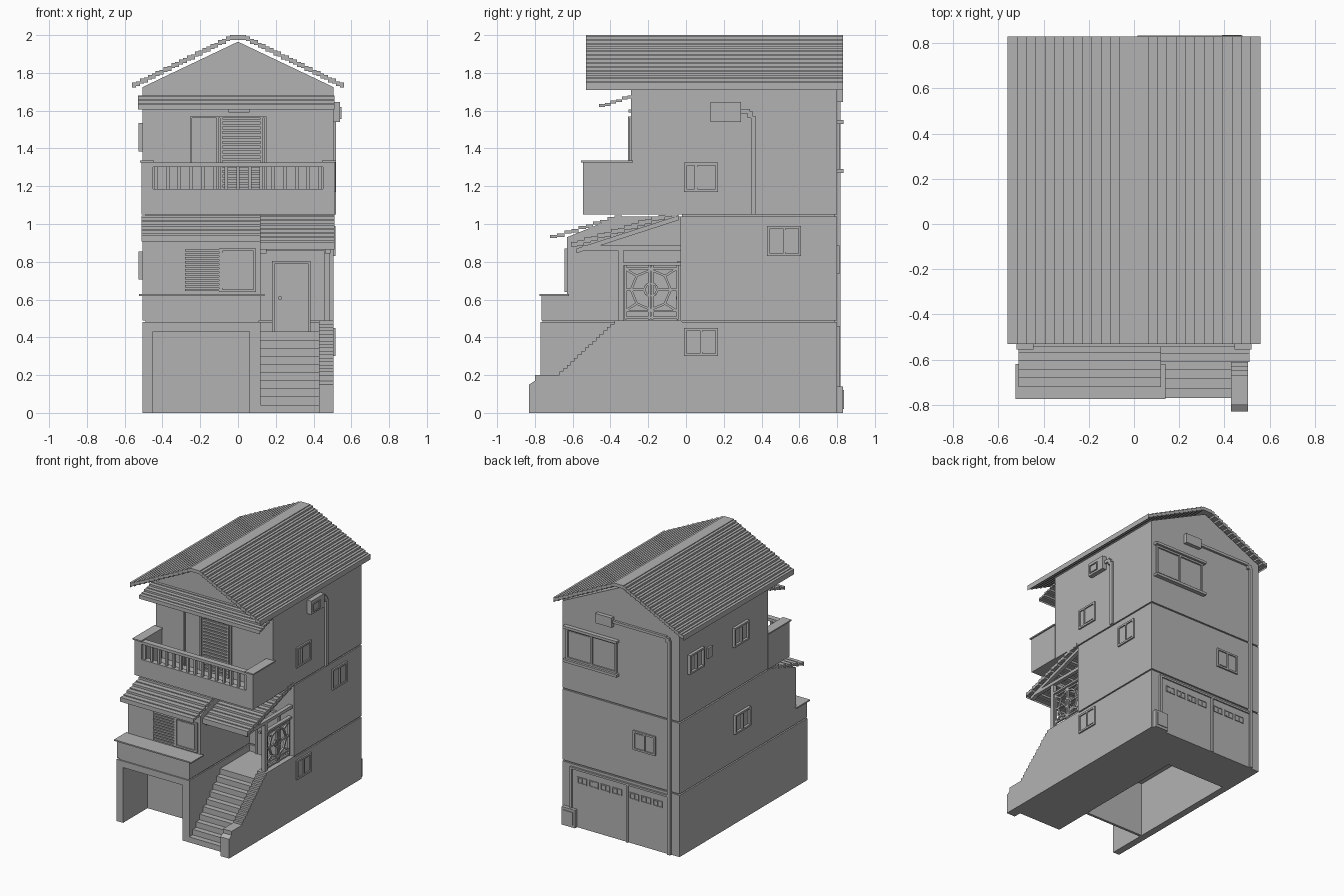
import bpy, bmesh, math
from mathutils import Vector

cube = bpy.data.objects.get("Cube")
if cube:
    bpy.data.objects.remove(cube, do_unlink=True)

mat = bpy.data.materials.new("plain_grey")
mat.use_nodes = True
GREY = (0.45, 0.45, 0.45, 1)
mat.diffuse_color = GREY
mat.node_tree.nodes["Principled BSDF"].inputs["Base Color"].default_value = GREY


def prism(name, pts, axis, a, b):
    """Extrude a 2D outline (u, z) along x or y from a to b."""
    bm = bmesh.new()
    place = (lambda u, z: (a, u, z)) if axis == "x" else (lambda u, z: (u, a, z))
    face = bm.faces.new([bm.verts.new(place(u, z)) for u, z in pts])
    new = bmesh.ops.extrude_face_region(bm, geom=[face])["geom"]
    step = Vector((b - a, 0, 0)) if axis == "x" else Vector((0, b - a, 0))
    bmesh.ops.translate(bm, vec=step, verts=[v for v in new if isinstance(v, bmesh.types.BMVert)])
    bmesh.ops.recalc_face_normals(bm, faces=bm.faces)
    mesh = bpy.data.meshes.new(name)
    bm.to_mesh(mesh)
    bm.free()
    mesh.materials.append(mat)
    obj = bpy.data.objects.new(name, mesh)
    bpy.context.collection.objects.link(obj)
    return obj


def box(name, x0, x1, y0, y1, z0, z1):
    return prism(name, [(x0, z0), (x1, z0), (x1, z1), (x0, z1)], "y", y0, y1)


def plate(name, side, wall, u0, u1, z0, z1, depth, back=0.01):
    """Box standing out of a wall; side is the direction it faces."""
    sign = 1 if side in ("left", "back") else -1
    lo, hi = sorted((wall - sign * back, wall + sign * depth))
    if side in ("left", "right"):
        return box(name, lo, hi, u0, u1, z0, z1)
    return box(name, u0, u1, lo, hi, z0, z1)


def window(name, side, wall, u0, u1, z0, z1, depth=0.012, split=0.5, t=0.014):
    """Frame, mullion and two thin sashes."""
    mid = u0 + (u1 - u0) * split
    for z in (z0, z1 - t):
        plate(name + "_rail", side, wall, u0, u1, z, z + t, depth)
    for u in (u0, mid - t / 2, u1 - t):
        plate(name + "_stile", side, wall, u, u + t, z0, z1, depth)
    plate(name + "_glass", side, wall, u0 + t, u1 - t, z0 + t, z1 - t, 0.003)
    plate(name + "_sash", side, wall, mid, u1 - t * 1.6, z0 + t * 1.6, z1 - t * 1.6, 0.006)


def louvers(name, wall, x0, x1, z0, z1, n):
    pitch = (z1 - z0) / n
    plate(name + "_backing", "front", wall, x0, x1, z0, z1, 0.004)
    for i in range(n):
        z = z0 + i * pitch
        plate(name + "_slat", "front", wall, x0, x1, z + pitch * .2, z + pitch * .8, 0.014)


def tiles(low, high, n):
    """Stepped tile line: each course has a tall and a short riser."""
    run, rise = (high[0] - low[0]) / n, (high[1] - low[1]) / n
    pts = []
    for i in range(n):
        u, z = low[0] + i * run, low[1] + i * rise
        pts += [(u, z), (u, z + rise * .7), (u + run / 2, z + rise * .7), (u + run / 2, z + rise)]
    return pts + [high]


def slab(top, thick):
    return top + [(u, z - thick) for u, z in reversed(top)]


W = 0.505

# Ground floor: hollow garage, open underneath
box("garage_left_wall", -W, -.45, -.77, .8, 0, .48)
box("garage_inner_wall", .06, .12, -.77, .8, 0, .48)
box("garage_ceiling", -.46, .07, -.77, .8, .43, .48)
box("garage_rear_block", -.46, .07, .46, .8, 0, .44)
box("garage_shutter", -.46, .07, -.47, -.45, 0, .44)
box("ground_floor_right", .11, W, -.03, .8, 0, .48)
box("landing", .11, .44, -.37, -.02, 0, .43)

# Entrance steps and their stepped side wall
N = 10
steps = [(-.77, 0)]
for i in range(N):
    y, z = -.77 + i * .042, (i + 1) * .043
    steps += [(y, z), (y + .042, z)]
prism("entrance_steps", steps + [(-.35, 0)], "x", .12, .43)
edge = [(-.83, 0), (-.83, .15), (-.8, .17), (-.8, .2), (-.67, .2)]
M = 16
for i in range(M):
    y, z = -.67 + i * .31 / M, .2 + (i + 1) * .29 / M
    edge += [(y, z), (y + .31 / M, z)]
prism("step_side_wall", edge + [(-.02, .49), (-.02, 0)], "x", .43, W)

# Recessed floor seams
box("lower_seam", -.49, .495, -.02, .79, .47, .5)
box("lower_seam_front", -.49, .11, -.76, 0, .47, .5)
box("upper_seam", -.49, .495, -.02, .79, 1.03, 1.06)

# First floor
box("first_floor", -W, W, -.03, .8, .49, 1.04)
prism("front_room", [(-.63, .49), (-.03, .49), (-.03, 1.04), (-.36, 1.04), (-.63, .93)], "x", -W, .12)
box("planter", -W, .12, -.765, -.62, .49, .62)
box("planter_cap", -.525, .14, -.775, -.62, .62, .63)
louvers("front_shutter", -.63, -.28, -.1, .64, .87, 11)
window("front_window", "front", -.63, -.1, .095, .64, .87, split=.06)
prism("front_awning", slab(tiles((-.72, .925), (-.34, 1.045), 5), .017), "x", -.51, .12)

# Porch with door, beams and awning
plate("door", "front", -.03, .19, .38, .43, .8, .008)
for x0, x1, z0, z1 in ((.18, .195, .43, .8), (.37, .385, .43, .8), (.18, .385, .79, .805)):
    plate("door_frame", "front", -.03, x0, x1, z0, z1, .016)
plate("door_handle", "front", -.03, .215, .23, .6, .615, .022)
for x in (.12, .46):
    box("porch_beam", x, x + .03, -.55, -.03, .86, .885)
    prism("porch_rafter", [(-.58, .87), (-.04, 1.045), (-.04, 1.02), (-.58, .845)], "x", x, x + .03)
box("porch_cross_beam", .12, .49, -.36, -.33, .86, .885)
box("porch_post", .455, .485, -.36, -.33, .48, .88)
prism("porch_awning", slab(tiles((-.61, .89), (-.04, 1.07), 8), .025), "x", .12, .51)

# Ornamental double gate
box("gate_lintel", .455, .485, -.34, -.03, .78, .795)


def gate_bar(p, q, t=.006):
    """Flat bar between two (y, z) points."""
    (ya, za), (yb, zb) = p, q
    length = math.hypot(yb - ya, zb - za)
    dy, dz = -(zb - za) / length * t, (yb - ya) / length * t
    prism("gate_bar", [(ya + dy, za + dz), (yb + dy, zb + dz), (yb - dy, zb - dz), (ya - dy, za - dz)],
          "x", .463, .477)


for y in (-.32, -.195, -.178, -.045):
    gate_bar((y, .495), (y, .78))
for z in (.505, .54, .765):
    gate_bar((-.325, z), (-.04, z))
for radius in (.105, .035):
    ring = [(-.186 + radius * math.cos(a), .652 + radius * math.sin(a))
            for a in (math.tau * k / 8 for k in range(8))]
    for k in range(8):
        gate_bar(ring[k], ring[(k + 1) % 8])
for s in (-1, 1):
    gate_bar((-.186 + s * .035, .652), (-.186 + s * .14, .652))
    for t in (-1, 1):
        gate_bar((-.186 + s * .07, .652 + t * .07), (-.186 + s * .135, .652 + t * .11))

# Second floor with gable ends
prism("second_floor", [(-W, 1.05), (W, 1.05), (W, 1.725), (0, 1.965), (-W, 1.725)], "y", -.29, .8)
plate("balcony_door", "front", -.29, -.25, -.11, 1.1, 1.56, .008)
louvers("balcony_shutter", -.29, -.09, .12, 1.1, 1.56, 18)
for x in (-.255, -.115, -.095, .12):
    plate("balcony_door_frame", "front", -.29, x, x + .012, 1.1, 1.56, .018)
plate("balcony_door_head", "front", -.29, -.255, .15, 1.56, 1.57, .018)
plate("front_conduit", "front", -.29, -.05, .06, 1.59, 1.605, .015)
plate("front_conduit_drop", "front", -.29, .14, .15, 1.1, 1.57, .012)
prism("upper_awning", slab(tiles((-.46, 1.62), (-.28, 1.68), 3), .015), "x", -.53, .51)

# Balcony with balusters
box("balcony_floor", -.51, .51, -.54, -.28, 1.05, 1.1)
box("balcony_front", -.51, .51, -.545, -.5, 1.05, 1.185)
for s in (-1, 1):
    lo, hi = sorted((s * .45, s * .51))
    box("balcony_side", lo, hi, -.545, -.28, 1.05, 1.325)
    lo, hi = sorted((s * .445, s * .52))
    box("balcony_side_cap", lo, hi, -.555, -.28, 1.325, 1.335)
box("balcony_rail", -.455, .455, -.545, -.5, 1.303, 1.325)
for i in range(15):
    x = -.434 + i * .062
    box("baluster", x - .009, x + .009, -.533, -.512, 1.18, 1.31)

# Tiled gable roof
half = tiles((-.56, 1.735), (-.022, 2), 13)
prism("roof", slab(half + [(-u, z) for u, z in reversed(half)], .026), "y", -.53, .83)

# Right-hand side as seen from the front: windows, air unit and pipe
window("upper_window_east", "left", W, -.01, .17, 1.17, 1.325, split=.35)
window("middle_window_east", "left", W, .43, .61, .83, .99)
window("lower_window_east", "left", W, -.01, .17, .3, .45)
plate("air_unit_east", "left", W, .13, .29, 1.54, 1.645, .035)
for u0, u1, z0, z1 in ((.148, .155, 1.555, 1.62), (.225, .232, 1.555, 1.62),
                       (.148, .232, 1.555, 1.562), (.148, .232, 1.613, 1.62)):
    plate("air_unit_grille", "left", W, u0, u1, z0, z1, .042)
for u0, u1, z0, z1 in ((.29, .34, 1.585, 1.61), (.325, .355, 1.56, 1.595), (.345, .37, 1.05, 1.57)):
    plate("air_pipe_east", "left", W, u0, u1, z0, z1, .015)

# Opposite side windows
for name, y0, y1, z0, z1 in (("upper_window_west", .52, .7, 1.385, 1.535), ("upper_window_west", -.03, .15, 1.385, 1.535),
                             ("middle_window_west", -.05, .14, .705, .855)):
    window(name, "right", -W, y0, y1, z0, z1, .022)
plate("small_vent_west", "right", -W, .41, .47, 1.42, 1.5, .015)

# Back wall: windows, air unit and drain pipe
window("back_large_window", "back", .8, .03, .465, 1.29, 1.53, .015)
for z in (1.27, 1.53):
    plate("back_window_ledge", "back", .8, .015, .48, z, z + .02, .033)
window("back_middle_window", "back", .8, -.3, -.11, .735, .885)
plate("air_unit_back", "back", .8, .06, .2, 1.645, 1.72, .03)
for u0, u1, z0, z1 in ((-.4, .06, 1.675, 1.695), (-.425, -.39, 1.65, 1.685), (-.435, -.41, 0, 1.665)):
    plate("drain_pipe", "back", .8, u0, u1, z0, z1, .018)

# Back garage doors with small panes, and meter box
for x0, x1 in ((-.05, .42), (-.41, -.07)):
    plate("back_garage_door", "back", .8, x0, x1, 0, .445, .004)
for x in (-.07, .415):
    plate("back_garage_post", "back", .8, x, x + .018, 0, .46, .014)
plate("back_garage_head", "back", .8, -.42, .433, .445, .46, .014)
for first, n in ((.33, 4), (-.12, 3)):
    for i in range(n):
        x = first - i * .1
        window("garage_pane", "back", .8, x - .04, x + .04, .345, .395, .01, .5, .006)
plate("meter_box", "back", .8, .375, .49, 0, .14, .03)
plate("meter_box_lid", "back", .8, .39, .475, .02, .12, .036)
